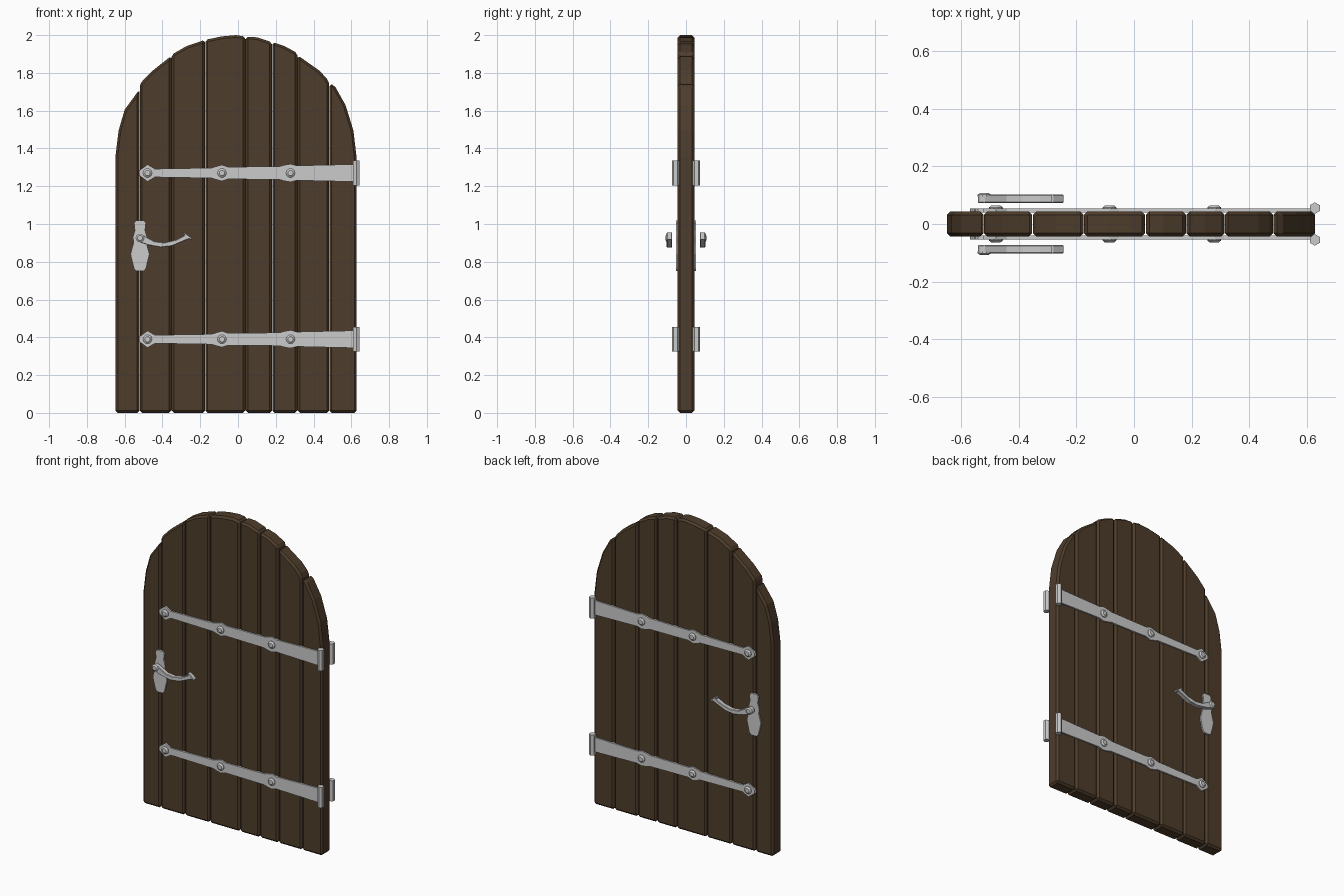
import bpy, bmesh
from math import sin, cos, pi
from mathutils import Matrix

if "Cube" in bpy.data.objects:
    bpy.data.objects.remove(bpy.data.objects["Cube"])

wood = bpy.data.materials.new("dark_wood")
wood.diffuse_color = (0.075, 0.046, 0.024, 1)
wood.use_nodes = True
wood.node_tree.nodes["Principled BSDF"].inputs["Base Color"].default_value = wood.diffuse_color
T = 0.044  # half thickness of the boards


def finish(name, bm, bevel=0, mirror=False, mat=None):
    bmesh.ops.recalc_face_normals(bm, faces=bm.faces)
    me = bpy.data.meshes.new(name)
    bm.to_mesh(me)
    bm.free()
    ob = bpy.data.objects.new(name, me)
    bpy.context.collection.objects.link(ob)
    if mirror:
        m = ob.modifiers.new("both_sides", 'MIRROR')
        m.use_axis = (False, True, False)
    if bevel:
        b = ob.modifiers.new("soft_edges", 'BEVEL')
        b.width, b.segments, b.limit_method = bevel, 1, 'ANGLE'
        b.angle_limit = 0.7
    if mat:
        me.materials.append(mat)
    return ob


def plate(name, profile, y0, y1, **kw):
    """Extrude an x,z outline from y0 to y1."""
    bm = bmesh.new()
    face = bm.faces.new([bm.verts.new((x, y0, z)) for x, z in profile])
    ext = bmesh.ops.extrude_face_region(bm, geom=[face])
    for v in ext['geom']:
        if isinstance(v, bmesh.types.BMVert):
            v.co.y = y1
    return finish(name, bm, **kw)


def stud(name, x, z, y0, y1, r):
    """Domed nail head pointing to the front, in two stacked tapers."""
    bm = bmesh.new()
    rings = [(y0, r), (y0 + (y1 - y0) * 0.5, r), (y1, r * 0.6)]
    loops = [[bm.verts.new((x + rr * cos(2 * pi * i / 10), y, z + rr * sin(2 * pi * i / 10)))
              for i in range(10)] for y, rr in rings]
    for a, b in zip(loops, loops[1:]):
        for i in range(10):
            j = (i + 1) % 10
            bm.faces.new((a[i], a[j], b[j], b[i]))
    bm.faces.new(loops[0])
    bm.faces.new(loops[-1])
    finish(name, bm, mirror=True)


# Boards: each is a left edge, a right edge and the arch points across its top
boards = [
    [(-.648, 1.365), (-.632, 1.495), (-.600, 1.605), (-.522, 1.712)],
    [(-.520, 1.742), (-.458, 1.807), (-.353, 1.890)],
    [(-.351, 1.897), (-.272, 1.942), (-.175, 1.975)],
    [(-.173, 1.975), (-.087, 1.993), (-.01, 2.0), (.039, 1.992)],
    [(.041, 1.992), (.103, 1.988), (.180, 1.962)],
    [(.182, 1.963), (.246, 1.942), (.314, 1.905)],
    [(.316, 1.893), (.431, 1.812), (.470, 1.770), (.482, 1.745)],
    [(.484, 1.742), (.510, 1.735), (.569, 1.630), (.611, 1.495), (.628, 1.350)],
]
for i, top in enumerate(boards):
    outline = [(top[0][0], 0)] + top + [(top[-1][0], 0)]
    plate(f"board_{i + 1}", outline, -T, T, bevel=0.012, mat=wood)

# Strap hinges: upper half of the outline, reflected for the lower half
strap = [(-.524, .012), (-.479, .045), (-.440, .022), (-.14, .027), (-.118, .034),
         (-.085, .043), (-.052, .032), (.22, .035), (.245, .042), (.278, .048),
         (.312, .039), (.615, .046)]
for label, zc in (("upper", 1.27), ("lower", .39)):
    outline = [(x, zc + h) for x, h in strap] + [(x, zc - h) for x, h in reversed(strap)]
    plate(f"{label}_hinge_strap", outline, -T + .004, -.053, mirror=True)
    for k, x in enumerate((-.479, -.085, .278)):
        stud(f"{label}_hinge_nail_{k + 1}", x, zc, -.05, -.065, .024)
    # six-sided hinge barrel
    bm = bmesh.new()
    bmesh.ops.create_cone(bm, cap_ends=True, segments=6, radius1=.02, radius2=.02, depth=.132,
                          matrix=Matrix.Translation((.627, -.055, zc)))
    finish(f"{label}_hinge_barrel", bm, mirror=True)

# Handle back plate
xc = -.519
half = [(.022, 1.018), (.031, 1.005), (.027, .966), (.036, .935), (.035, .897),
        (.050, .840), (.032, .765), (.020, .750)]
outline = [(xc + w, z) for w, z in half] + [(xc - w, z) for w, z in reversed(half)]
plate("handle_plate", outline, -T + .004, -.053, mirror=True)

# Curved lever with a flared tip
lever = [(-.542, .926), (-.535, .943), (-.519, .949), (-.500, .940), (-.442, .908),
         (-.389, .902), (-.326, .917), (-.283, .940), (-.290, .953), (-.282, .955),
         (-.243, .925), (-.246, .915), (-.260, .921), (-.296, .906), (-.350, .883),
         (-.410, .876), (-.479, .889), (-.519, .903), (-.535, .909)]
plate("handle_lever", lever, -.073, -.102, mirror=True, bevel=.003)
stud("handle_pin", -.519, .926, -.095, -.108, .023)
